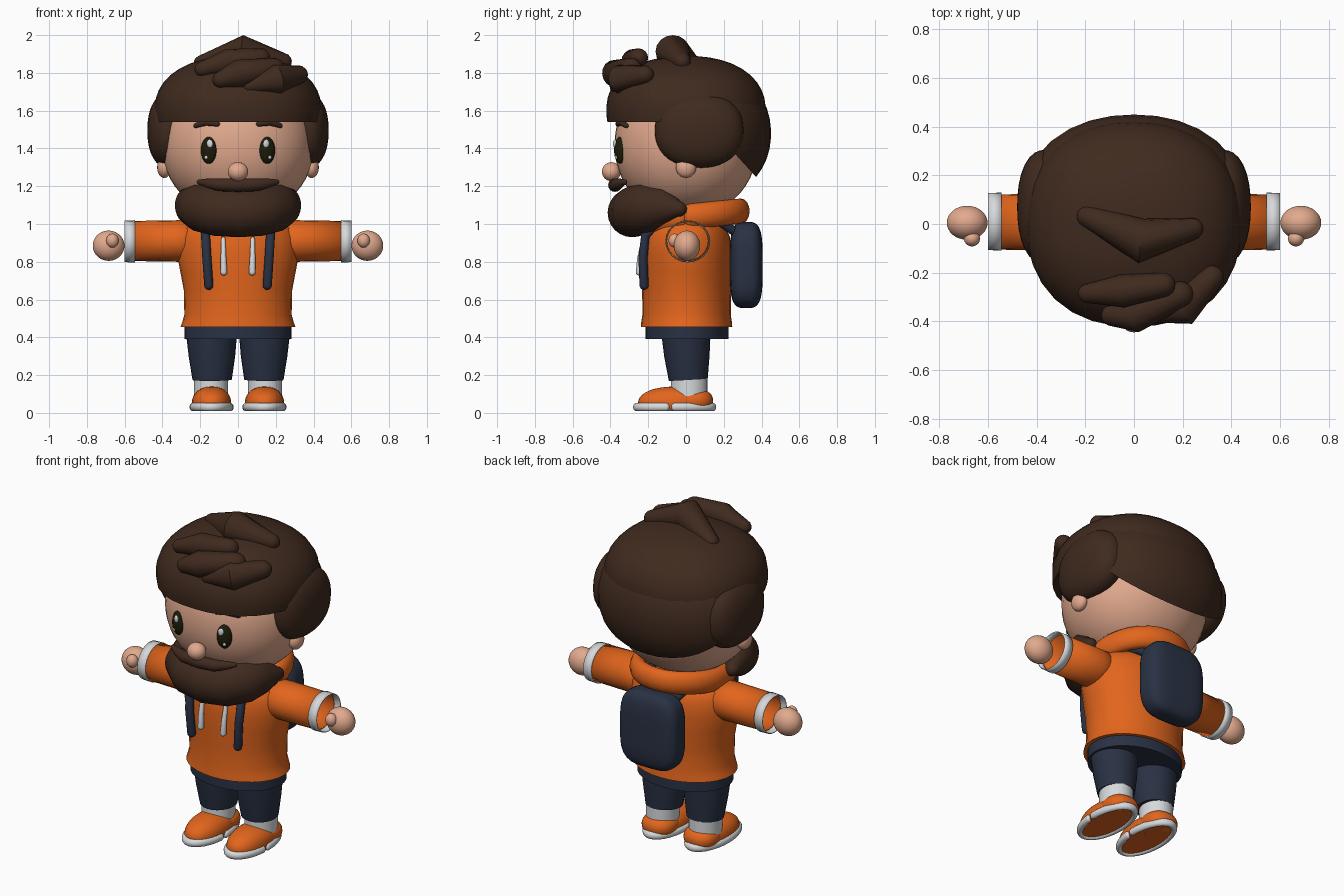
import bpy, bmesh
from math import sin, cos, pi, radians
from mathutils import Vector, Matrix

if "Cube" in bpy.data.objects:
    bpy.data.objects.remove(bpy.data.objects["Cube"], do_unlink=True)


def material(name, *rgb):
    m = bpy.data.materials.new(name)
    m.use_nodes = True
    m.diffuse_color = (*rgb, 1)
    m.node_tree.nodes["Principled BSDF"].inputs["Base Color"].default_value = (*rgb, 1)
    return m


SKIN = material("skin", .76, .40, .27)
HAIR = material("dark_brown_hair", .050, .023, .013)
ORANGE = material("orange_cloth", .76, .13, .012)
NAVY = material("navy_cloth", .022, .031, .057)
LIGHT = material("light_grey", .68, .70, .72)
EYE = material("near_black", .012, .012, .003)
X, Z = Vector((1, 0, 0)), Vector((0, 0, 1))


def finish(name, bm, mat, angle=45):
    bmesh.ops.recalc_face_normals(bm, faces=bm.faces[:])
    me = bpy.data.meshes.new(name)
    bm.to_mesh(me)
    bm.free()
    me.materials.append(mat)
    me.shade_smooth()
    me.set_sharp_from_angle(angle=radians(angle))
    ob = bpy.data.objects.new(name, me)
    bpy.context.scene.collection.objects.link(ob)
    return ob


def ellipsoid(name, center, radii, mat, turn=0, cut=None, power=2, seg=32):
    """Scaled sphere, boxier with a higher power; cut = (point, normal) keeps the normal's side."""
    bm = bmesh.new()
    bmesh.ops.create_uvsphere(bm, u_segments=seg, v_segments=seg * 2 // 3, radius=1)
    for v in bm.verts:
        v.co /= sum(abs(c) ** power for c in v.co) ** (1 / power)
    bm.transform(Matrix.Translation(center) @ Matrix.Rotation(turn, 4, 'Z') @ Matrix.Diagonal((*radii, 1)))
    if cut:
        res = bmesh.ops.bisect_plane(bm, geom=bm.verts[:] + bm.edges[:] + bm.faces[:],
                                     plane_co=cut[0], plane_no=cut[1], clear_inner=True)
        edges = [e for e in res["geom_cut"] if isinstance(e, bmesh.types.BMEdge)]
        bmesh.ops.contextual_create(bm, geom=edges)
    return finish(name, bm, mat)


def tube(name, pts, radii, mat, ref=Z, ends="dome", closed=False, seg=16):
    """Sweep ellipses along a path; radii are numbers or (across, along ref) pairs."""
    pts = [Vector(p) for p in pts]
    radii = [r if isinstance(r, tuple) else (r, r) for r in radii]
    n = len(pts)
    tans = []
    for i in range(n):
        a, b = (i - 1, (i + 1) % n) if closed else (max(i - 1, 0), min(i + 1, n - 1))
        tans.append((pts[b] - pts[a]).normalized())
    rings = list(zip(pts, tans, radii))
    if ends == "dome":
        def dome(p, t, r, sign):
            return [(p + t * sign * min(r) * sin(a), t, (r[0] * cos(a), r[1] * cos(a)))
                    for a in (.4, .8, 1.15, 1.45)]
        rings = dome(*rings[0], -1)[::-1] + rings + dome(*rings[-1], 1)
    bm = bmesh.new()
    loops = []
    for p, t, (ra, rb) in rings:
        u = t.cross(ref).normalized()
        v = u.cross(t)
        loops.append([bm.verts.new(p + u * ra * cos(2 * pi * k / seg) + v * rb * sin(2 * pi * k / seg))
                      for k in range(seg)])
    pairs = list(zip(loops, loops[1:])) + ([(loops[-1], loops[0])] if closed else [])
    for a, b in pairs:
        for k in range(seg):
            j = (k + 1) % seg
            bm.faces.new((a[k], a[j], b[j], b[k]))
    if ends != "open" and not closed:
        bm.faces.new(loops[0])
        bm.faces.new(loops[-1])
    return finish(name, bm, mat)


def oval(cx, cy, z, rx, ry, lift=0, n=28):
    return [(cx + rx * cos(2 * pi * k / n), cy + ry * sin(2 * pi * k / n),
             z + lift * sin(2 * pi * k / n)) for k in range(n)]


def both_ways(half):
    """Mirror a half path, whose last point lies on the centre line."""
    return half + [(-x, y, z) for x, y, z in half[-2::-1]]


# Head and face
ellipsoid("head", (0, 0, 1.42), (.402, .378, .38), SKIN, power=2.1, seg=40)
ellipsoid("nose", (0, -.395, 1.277), (.054, .05, .05), SKIN)
tube("moustache", both_ways([(.205, -.325, 1.222), (.16, -.35, 1.216), (.1, -.37, 1.208), (0, -.376, 1.206)]),
     [.014, .025, .034, .036, .034, .025, .014], HAIR)
tube("beard", both_ways([(.285, -.035, 1.08), (.262, -.12, 1.095), (.205, -.2, 1.09),
                         (.11, -.265, 1.07), (0, -.285, 1.06)]),
     [.04, (.08, .098), (.12, .13), .134, .13, .134, (.12, .13), (.08, .098), .04], HAIR, seg=24)

# Hair
ellipsoid("hair_cap", (0, 0, 1.60), (.442, .422, .29), HAIR, cut=((0, 0, 1.54), (0, 0, 1)), power=2.25)
ellipsoid("hair_back", (0, .06, 1.48), (.468, .39, .36), HAIR, cut=((0, .37, 1.25), (0, 1.1, 1)), power=2.15)
tube("top_tuft", [(-.19, .03, 1.85), (.03, -.07, 1.913), (.24, -.02, 1.86)],
     [.045, (.092, .087), .045], HAIR)
tube("front_tuft_upper", [(-.19, -.285, 1.82), (-.05, -.275, 1.86), (.12, -.25, 1.88)],
     [.04, .068, .05], HAIR)
tube("front_tuft_middle", [(-.09, -.375, 1.765), (0, -.375, 1.795), (.19, -.29, 1.825)],
     [.045, (.072, .075), .055], HAIR)
tube("front_tuft_lower", [(.06, -.365, 1.73), (.2, -.34, 1.765), (.32, -.22, 1.79)],
     [.04, .08, .05], HAIR)

# Torso
tube("hoodie_body", [(0, .003, z) for z in (.455, .48, .52, .65, .75, .85, .93, .98, 1.02, 1.05)],
     [(.242, .304), (.24, .295), (.234, .284), (.235, .287), (.238, .306), (.237, .325), (.23, .318),
      (.21, .295), (.17, .24), (.1, .12)], ORANGE, ref=X, ends="flat", seg=32)
tube("hood_collar", oval(0, .025, 1.04, .24, .265, .028), [(.047, .067)] * 28, ORANGE, closed=True)
tube("trouser_waist", [(0, .005, .39), (0, .005, .46)], [(.22, .283)] * 2, NAVY,
     ref=X, ends="flat", seg=32)
ellipsoid("backpack", (0, .319, .783), (.19, .087, .228), NAVY, power=3.7, seg=40)

for s, side in ((1, "left"), (-1, "right")):
    # Side hair, ear, eye and brow
    ellipsoid(side + "_side_hair", (s * .365, .07, 1.495), (.115, .235, .198), HAIR, power=2.25)
    ellipsoid(side + "_ear", (s * .39, 0, 1.30), (.038, .054, .056), SKIN)
    ellipsoid(side + "_eye", (s * .155, -.35, 1.39), (.043, .028, .071), EYE, turn=s * .38)
    ellipsoid(side + "_eye_shine", (s * .149, -.376, 1.425), (.017, .009, .022), LIGHT, turn=s * .38)
    ellipsoid(side + "_eye_glint", (s * .168, -.369, 1.353), (.009, .007, .010), LIGHT, turn=s * .38)
    tube(side + "_eyebrow", [(s * .225, -.315, 1.52), (s * .17, -.345, 1.54), (s * .11, -.36, 1.53)],
         [.012, .019, .014], HAIR)

    # Arm
    sleeve = tube(side + "_sleeve", [(s * x, .008, .91) for x in (.2, .32, .56)],
                  [(.118, .110), (.118, .110), (.113, .106)], ORANGE, ends="open", seg=24)
    cuff = tube(side + "_cuff", [(s * .545, .01, .908), (s * .60, .01, .908)],
                [(.119, .112), (.117, .110)], LIGHT, ends="open", seg=24)
    for part in (sleeve, cuff):
        part.modifiers.new("thickness", 'SOLIDIFY').thickness = .005
    ellipsoid(side + "_hand", (s * .685, .005, .885), (.084, .07, .08), SKIN)
    ellipsoid(side + "_thumb", (s * .665, -.06, .912), (.033, .032, .037), SKIN)

    # Backpack strap and hood string
    tube(side + "_strap", [(s * .155, -.222, .675), (s * .165, -.228, .82), (s * .172, -.215, .94),
                           (s * .172, -.12, 1.03), (s * .165, .06, 1.045), (s * .13, .2, 1.0),
                           (s * .1, .27, .95)], [.024] * 7, NAVY, ref=X)
    tube(side + "_drawstring", [(s * .078, -.225, .92), (s * .077, -.243, .82), (s * .075, -.248, .745)],
         [.011, .015, .018], LIGHT, ref=X)

    # Leg and shoe
    tube(side + "_trouser_leg", [(s * .14, 0, .42), (s * .138, .005, .3), (s * .137, .012, .175)],
         [(.13, .135), (.12, .123), (.103, .104)], NAVY, ref=X, ends="flat", seg=24)
    tube(side + "_sock", [(s * .143, .017, .09), (s * .143, .017, .19)], [(.097, .091)] * 2, LIGHT,
         ref=X, ends="flat", seg=24)
    ellipsoid(side + "_shoe", (s * .14, -.06, .05), (.104, .194, .089), ORANGE,
              cut=((0, 0, .018), (0, 0, 1)), power=2.2)
    ellipsoid(side + "_shoe_heel", (s * .14, .04, .065), (.1, .103, .064), ORANGE,
              cut=((0, 0, .018), (0, 0, 1)), power=2.3)
    tube(side + "_sole_rim", oval(s * .14, -.06, .031, .099, .202), [(.018, .022)] * 28, LIGHT, closed=True)
